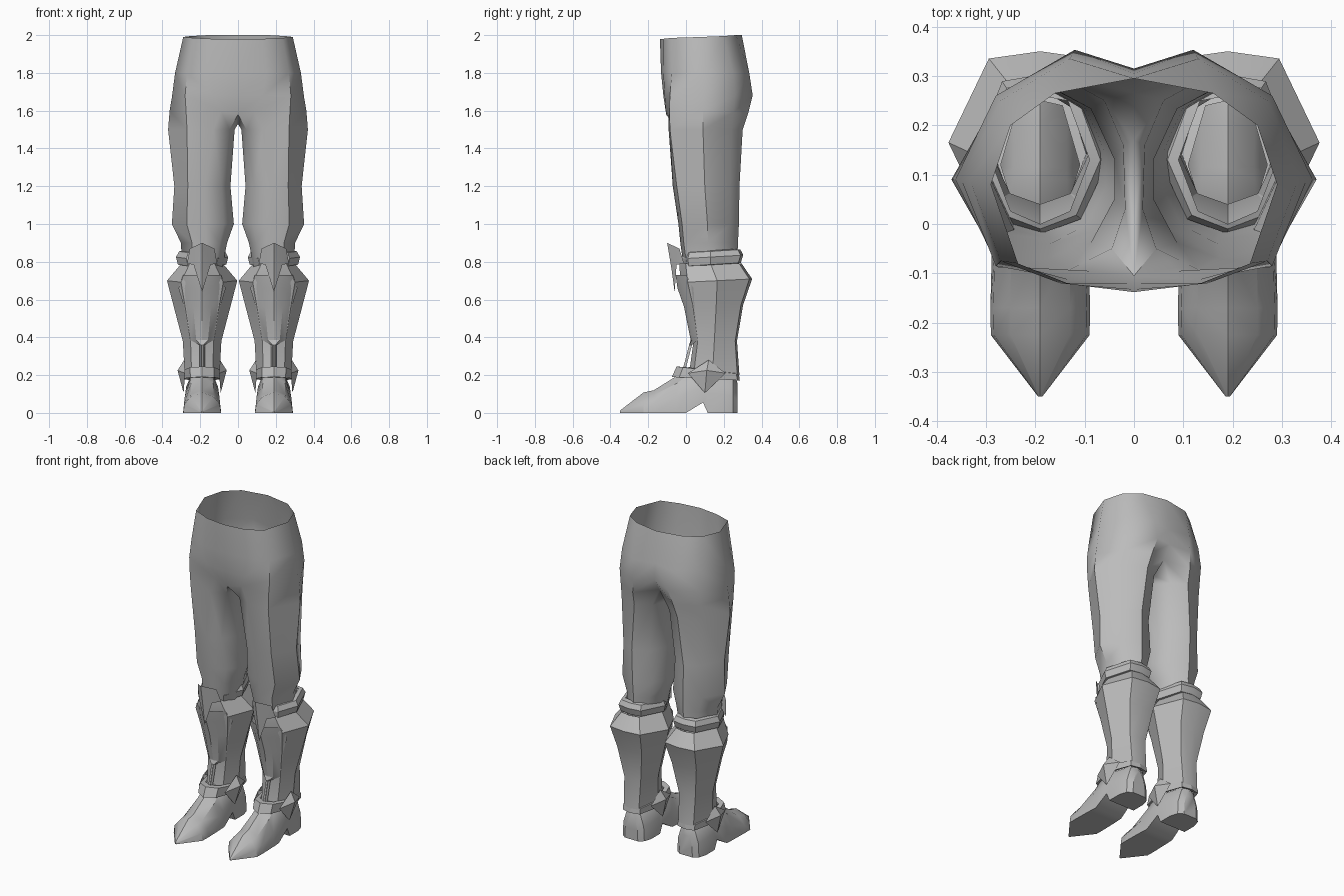
import bpy, math

if "Cube" in bpy.data.objects:
    bpy.data.objects.remove(bpy.data.objects["Cube"])

grey = bpy.data.materials.new("grey_cloth_and_plate")
grey.diffuse_color = (0.5, 0.5, 0.5, 1)
grey.use_nodes = True
grey.node_tree.nodes["Principled BSDF"].inputs["Base Color"].default_value = grey.diffuse_color
CX = 0.19  # centre line of each leg


def make(name, verts, faces, angle=35):
    """Build the +x half and mirror it to the other side."""
    me = bpy.data.meshes.new(name)
    me.from_pydata(verts, [], faces)
    me.materials.append(grey)
    me.polygons.foreach_set("use_smooth", [True] * len(me.polygons))
    me.set_sharp_from_angle(angle=math.radians(angle))
    ob = bpy.data.objects.new(name, me)
    bpy.context.collection.objects.link(ob)
    mir = ob.modifiers.new("mirror", 'MIRROR')
    mir.use_clip = True
    mir.merge_threshold = 0.0005
    return ob


def strip(a, b, closed=True):
    """Quads between two index loops of equal length."""
    n = len(a)
    return [(a[i], a[(i + 1) % n], b[(i + 1) % n], b[i]) for i in range(n if closed else n - 1)]


def loft(name, rings, caps=False, angle=35, closed=True):
    verts = [p for r in rings for p in r]
    n = len(rings[0])
    idx = [list(range(k * n, k * n + n)) for k in range(len(rings))]
    faces = [f for a, b in zip(idx, idx[1:]) for f in strip(a, b, closed)]
    if caps:
        faces += [tuple(reversed(idx[0])), tuple(idx[-1])]
    return make(name, verts, faces, angle)


def octagon(z, hw, yf, ym, yb, tilt=0.0):
    """Eight-sided ring round a leg; tilt raises the back."""
    half = [(0, yf), (.6 * hw, yf + .2 * (ym - yf)), (hw, ym),
            (.56 * hw, yb - .08 * (yb - ym)), (0, yb)]
    pts = half + [(-x, y) for x, y in half[3:0:-1]]
    return [(CX + x, y, z + tilt * (y - ym)) for x, y in pts][::-1]


# --- trousers: open pelvis rings running front centre -> outside -> back centre
pelvis = [
    [(0, -.138, 1.98), (.13, -.122, 1.98), (.235, -.08, 1.985), (.29, .08, 1.99),
     (.25, .2, 1.995), (.16, .265, 2), (0, .295, 2)],
    [(0, -.132, 1.8), (.15, -.12, 1.8), (.27, -.075, 1.8), (.333, .09, 1.8),
     (.27, .25, 1.8), (.13, .335, 1.8), (0, .305, 1.8)],
    [(0, -.12, 1.68), (.13, -.113, 1.68), (.28, -.085, 1.68), (.35, .09, 1.67),
     (.28, .26, 1.68), (.12, .353, 1.68), (0, .315, 1.7)],
    [(0, -.105, 1.58), (.09, -.095, 1.6), (.275, -.088, 1.6), (.362, .09, 1.6),
     (.28, .25, 1.59), (.14, .33, 1.59), (0, .265, 1.62)]]
crotch = [(0, .17, 1.56), (0, 0, 1.53)]
thigh = [(.045, -.05), (.13, -.092), (.27, -.085), (.37, .09), (.28, .24),
         (.15, .3), (.06, .25), (.022, .16), (.018, .03)]
# lower leg rings: height, x range, y range
SHAPE = [(.16, .09), (.45, 0), (.76, .06), (1, .48), (.78, .86), (.47, 1), (.16, .86), (0, .57), (0, .34)]
lower = [(1.2, .04, .337, -.07, .283), (1.0, .022, .35, -.04, .28),
         (.9, .058, .302, -.03, .275), (.76, .085, .295, -.01, .27)]

verts = [p for r in pelvis for p in r] + crotch
idx = [list(range(k * 7, k * 7 + 7)) for k in range(4)]
faces = [f for a, b in zip(idx, idx[1:]) for f in strip(a, b, False)]
prev = idx[-1] + [28, 29]
legs = [[(x, y, 1.5) for x, y in thigh]]
legs += [[(a + u * (b - a), c + v * (d - c), z) for u, v in SHAPE] for z, a, b, c, d in lower]
for ring in legs:
    cur = list(range(len(verts), len(verts) + 9))
    verts += ring
    faces += strip(prev, cur)
    prev = cur
make("trousers", verts, [f[::-1] for f in faces], 50)

# --- greave with flared cuff
loft("greave", [octagon(.79, .11, -.035, .13, .295), octagon(.70, .186, -.03, .165, .35, .05),
                octagon(.57, .152, .005, .16, .302), octagon(.38, .102, .04, .15, .27),
                octagon(.2, .092, .015, .14, .283)], angle=30)

# --- raised shin plate: height, half width, centre y, edge y
shin = [(.73, .1, -.055, .0), (.66, .125, -.045, .04), (.56, .095, -.01, .045),
        (.385, .062, .025, .062), (.36, .014, .025, .032), (.24, .014, -.005, .0)]
loft("shin_plate", [[(CX - w, e, z), (CX - w * .5, (c + e) / 2 - .012, z), (CX, c, z),
                     (CX + w * .5, (c + e) / 2 - .012, z), (CX + w, e, z)]
                    for z, w, c, e in shin], angle=25, closed=False)

# --- pointed knee plate
knee = [(0, -.1, .9), (-.065, -.035, .87), (-.08, -.01, .79), (-.045, -.05, .785), (0, -.06, .64),
        (.045, -.05, .785), (.08, -.01, .79), (.065, -.035, .87), (0, -.075, .75)]
make("knee_plate", [(CX + x, y, z) for x, y, z in knee],
     [(0, 1, 3, 8), (1, 2, 3), (3, 4, 8), (8, 4, 5), (0, 8, 5, 7), (7, 5, 6)], 15)

# --- strap above the cuff
loft("knee_strap", [octagon(.78, .1, 0, .13, .26, .06), octagon(.785, .128, -.015, .13, .29, .06),
                    octagon(.825, .138, -.02, .13, .303, .06), octagon(.855, .122, -.01, .13, .288, .06),
                    octagon(.86, .1, 0, .13, .26, .06)], angle=20)

# --- shoe: sections along y as half width, sole height, top height
shoe = [(-.35, .004, 0, .012), (-.225, .1, 0, .108), (-.17, .101, 0, .12), (-.05, .098, 0, .195),
        (0, .095, 0, .24), (.09, .09, .055, .25), (.115, .09, 0, .25), (.2, .09, 0, .23),
        (.25, .075, 0, .21), (.272, .045, 0, .16)]
sections = []
for y, w, b, t in shoe:
    half = [(w, b), (w * .94, b + .42 * (t - b)), (w * .6, b + .8 * (t - b))]
    pts = half + [(0, t)] + [(-x, z) for x, z in half[::-1]]
    sections.append([(CX + x, y, z) for x, z in pts])
loft("shoe", sections, caps=True, angle=32)

# --- ankle strap dipping toward the instep
loft("ankle_strap", [octagon(.185, .085, -.05, .12, .26, -.02), octagon(.18, .104, -.075, .12, .285, -.05),
                     octagon(.225, .106, -.05, .12, .28, -.12), octagon(.23, .08, -.01, .12, .25, -.1)],
     angle=20)

# --- faceted ankle guards on both sides of each leg
for side, label in ((1, "outer"), (-1, "inner")):
    g = [(.09, .01, .21), (.095, .12, .28), (.092, .21, .21), (.098, .1, .105), (.13, .11, .225)]
    f = [(0, 1, 4), (1, 2, 4), (2, 3, 4), (3, 0, 4)]
    make(label + "_ankle_guard", [(CX + side * x, y, z) for x, y, z in g],
         [t[::-side] for t in f], 10)
